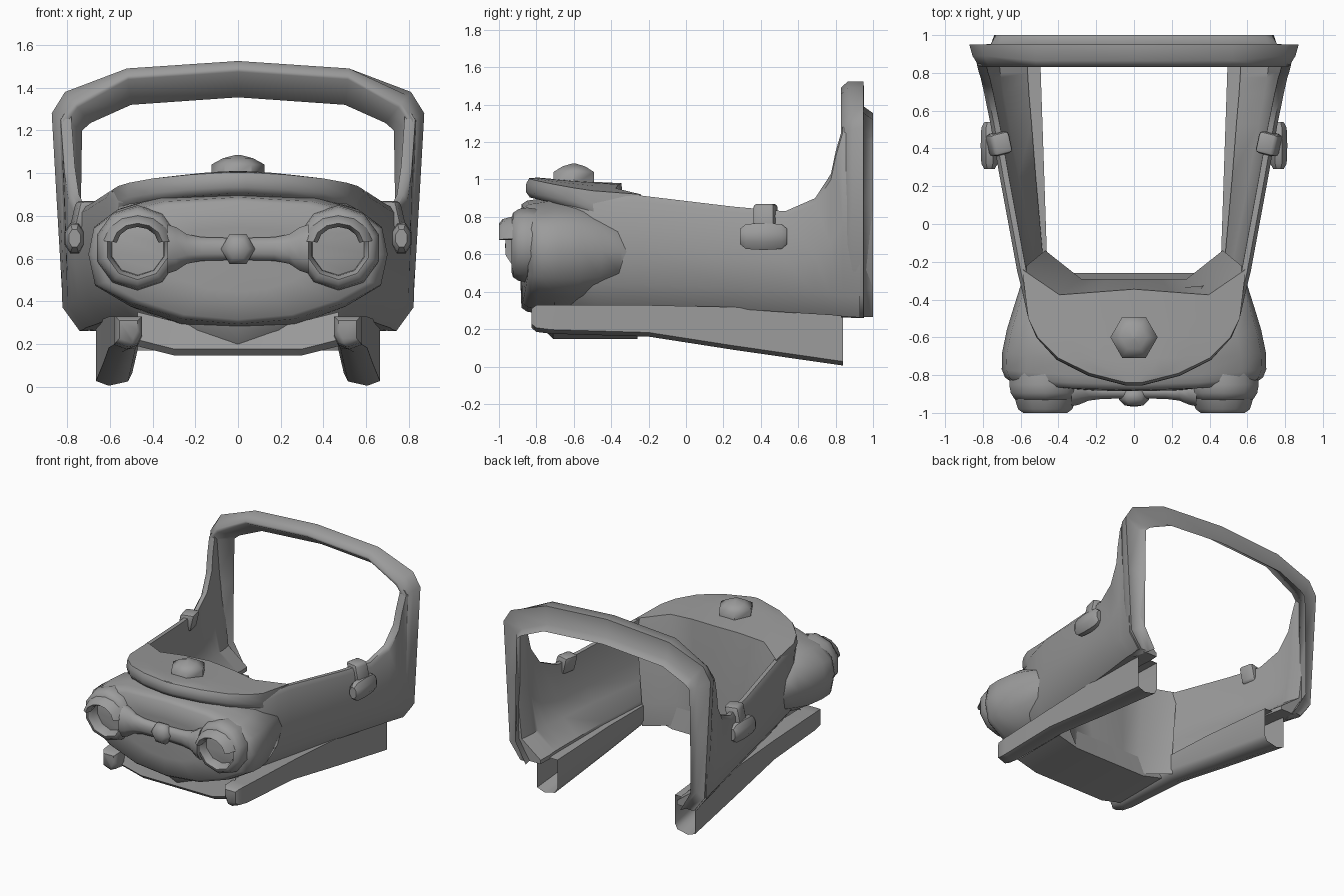
import bpy
import bmesh
import math
from mathutils import Vector

cube = bpy.data.objects.get("Cube")
if cube:
    bpy.data.objects.remove(cube, do_unlink=True)

grey = bpy.data.materials.new("plain grey")
grey.use_nodes = True
grey.diffuse_color = (0.33, 0.33, 0.33, 1)
grey.node_tree.nodes["Principled BSDF"].inputs["Base Color"].default_value = (0.33, 0.33, 0.33, 1)


def finish(name, bm, mirror=False, bevel=0, angle=40):
    bmesh.ops.remove_doubles(bm, verts=bm.verts, dist=0.0005)
    bmesh.ops.recalc_face_normals(bm, faces=bm.faces)
    mesh = bpy.data.meshes.new(name)
    bm.to_mesh(mesh)
    bm.free()
    mesh.materials.append(grey)
    obj = bpy.data.objects.new(name, mesh)
    bpy.context.collection.objects.link(obj)
    bpy.ops.object.select_all(action='DESELECT')
    obj.select_set(True)
    bpy.context.view_layer.objects.active = obj
    if bevel:
        mod = obj.modifiers.new("bevel", 'BEVEL')
        mod.width = bevel
        mod.segments = 2
        bpy.ops.object.modifier_apply(modifier=mod.name)
    if mirror:
        mod = obj.modifiers.new("mirror", 'MIRROR')
        mod.use_mirror_merge = False
        bpy.ops.object.modifier_apply(modifier=mod.name)
    bpy.ops.object.shade_smooth_by_angle(angle=math.radians(angle))


def loft(name, rows, closed=False, caps="", **options):
    """Skin a list of point rows; caps may contain 's' (start) and 'e' (end)."""
    bm = bmesh.new()
    grid = [[bm.verts.new(p) for p in row] for row in rows]
    n = len(grid[0])
    for a, b in zip(grid, grid[1:]):
        for i in range(n if closed else n - 1):
            j = (i + 1) % n
            bm.faces.new((a[i], a[j], b[j], b[i]))
    if 's' in caps:
        bm.faces.new(grid[0])
    if 'e' in caps:
        bm.faces.new(grid[-1])
    finish(name, bm, **options)


def lathe(name, profile, sides, axis, loc, scale=(1, 1, 1), turn=0, caps="se", **options):
    rows = []
    for r, h in profile:
        row = []
        for k in range(sides):
            a = 2 * math.pi * k / sides + turn
            c, s = r * math.cos(a), r * math.sin(a)
            p = {'x': (h, c, s), 'y': (c, h, s), 'z': (c, s, h)}[axis]
            row.append([loc[i] + p[i] * scale[i] for i in range(3)])
        rows.append(row)
    loft(name, rows, closed=True, caps=caps, **options)


def both_sides(half):
    """Extend a run ending on the centre line to the other side."""
    return half + [(-p[0], *p[1:]) for p in reversed(half[:-1])]


def inward(x, y):
    return Vector((-x, max(y, -0.35) - y, 0)).normalized()


# Body wall: closed section swept from the rear, round the nose and back
columns = both_sides([
    (.832, .93, 1.26, .262), (.812, .838, 1.28, .268), (.808, .8, 1.15, .272),
    (.804, .775, 1.03, .275), (.79, .69, .9, .28), (.76, .53, .83, .29),
    (.71, .25, .855, .31), (.615, -.25, .915, .33), (.588, -.36, .91, .33),
    (.557, -.5, .9, .33), (.505, -.6, .89, .33), (.385, -.7, .88, .29),
    (.22, -.77, .89, .23), (0, -.82, .89, .195)])
rows = []
for x, y, top, low in columns:
    mid = (top + low) / 2
    tuck = .14 + .11 * max(y + .25, 0) / 1.1
    section = [(.09, low), (.01, low + .11), (0, mid), (0, top - .03), (.02, top),
               (.05, top), (.06, mid), (.1, low + .15), (tuck, low + .03), (tuck, low)]
    d = inward(x, y)
    rows.append([Vector((x, y, z)) + d * (off - .04 * max(z - .8, 0)) for off, z in section])
loft("body_wall", rows, closed=True, caps="se")

# Hood: crowned panel with a cut-back rear edge
stations = [(-.36, .592, .92, .98), (-.5, .56, .94, .988), (-.6, .51, .955, .995),
            (-.71, .4, .975, 1.003), (-.79, .235, .992, 1.01), (-.84, .04, 1.004, 1.008)]
hood = []
for i, (y, w, edge, crown) in enumerate(stations):
    row = []
    for k in range(-3, 4):
        t = k / 3
        yy = y
        if i == 0:
            yy = -.24 if abs(k) == 3 else -.39 + .045 * (1 - abs(t))
        row.append((t * w, yy, crown - (crown - edge) * t * t))
    hood.append(row)
loft("hood", hood)

# Rolled lip at the front of the hood, running flush into the sides
rim = [row[0] for row in hood] + [row[-1] for row in reversed(hood)]
lip = []
for out, drop in ((0, 0), (.014, .025), (.016, .07), (-.005, .1), (-.05, .11)):
    row = []
    for x, y, z in rim:
        fade = min(max((-y - .5) / .25, 0), 1)
        row.append(Vector((x, y, z - drop)) - inward(x, y) * out * fade)
    lip.append(row)
loft("hood_lip", lip, angle=60)

# Inner bulkhead below the rear edge of the hood
foot = [(-.47, -.14), (-.28, -.29), (-.14, -.29), (0, -.29), (.14, -.29), (.28, -.29), (.47, -.14)]
loft("bulkhead", [hood[0]] + [[(x, y, z) for x, y in foot] for z in (.34, .17)])

# Nose: lens-shaped shell that tapers back into full side fairings
lens = both_sides([(0, .29), (.35, .27), (.56, .215), (.665, .14), (.69, .02),
                   (.66, -.12), (.5, -.21), (.27, -.285), (0, -.31)])[:-1]
rows = []
for y, sx, sz, bow in ((-.84, .02, .02, .045), (-.84, .5, .5, .045), (-.835, .93, .92, .045),
                       (-.81, .99, .99, .04), (-.77, 1.015, 1.01, .04), (-.68, 1.012, 1.06, .05),
                       (-.55, .975, 1.1, .1), (-.42, .925, 1.0, .15), (-.31, .88, .85, .15),
                       (-.26, .86, .65, .15)):
    rows.append([(x * sx, y - bow * (1 - (x * sx / .7) ** 2), .6 + z * sz) for x, z in lens])
loft("nose", rows, closed=True, caps="se", angle=55)

# Headlamp rings
lathe("headlamp_rings", [(.125, -.82), (.13, -.9), (.148, -.932), (.172, -.925), (.192, -.895),
                         (.2, -.85), (.19, -.78)], 10, 'y', (.47, 0, .65),
      turn=math.pi / 10, caps="", mirror=True, angle=55)

# Headlamp eyelids: arched visors over the upper half
rows = []
for k in range(7):
    a = math.pi * (.04 + .92 * k / 6)
    rows.append([(.47 + r * math.cos(a), y, .665 + r * math.sin(a) * .85)
                 for r, y in ((.11, -.9), (.098, -.97), (.118, -1.0), (.145, -.98), (.17, -.9))])
loft("headlamp_eyelids", rows, closed=True, caps="se", mirror=True, angle=55)

# Bar between the headlamps, with a knob in its middle
lathe("nose_bar", [(.125, -.33), (.11, -.29), (.075, -.24), (.06, -.17), (.055, 0), (.06, .17),
                   (.075, .24), (.11, .29), (.125, .33)], 8, 'x', (0, -.89, .645),
      scale=(1, .65, 1), turn=math.pi / 8, angle=60)
lathe("nose_knob", [(.06, -.86), (.08, -.9), (.08, -.93), (.05, -.96), (.01, -.967)], 6, 'y',
      (0, 0, .645), angle=70)

# Filler cap on the hood
lathe("hood_cap", [(.125, .97), (.125, 1.04), (.07, 1.07), (.012, 1.085)], 6, 'z', (0, -.6, 0),
      angle=58)

# Rear hoop: outer and inner outlines joined by a chamfered section
hoop = both_sides([(.73, .26, .65, .265), (.82, .38, .74, .42), (.848, .86, .735, .87),
                   (.872, 1.28, .73, 1.2), (.81, 1.38, .69, 1.235), (.52, 1.49, .5, 1.32),
                   (0, 1.525, 0, 1.355)])
back = [(0, .95), (.8, .952), (1, 1.0)]
side_section = [(.5, .83), (.38, .83), (.12, .89)] + back
top_section = [(.3, .83), (.2, .83), (0, .865)] + back
rows = []
for xo, zo, xi, zi in hoop:
    xi = math.copysign(xi, xo)
    rows.append([(xo + (xi - xo) * t, y, zo + (zi - zo) * t)
                 for t, y in (side_section if abs(xo) > .7 else top_section)])
loft("rear_hoop", rows, closed=True, caps="se", angle=70)

# Chassis rails
rows = []
for y, a, b, top, low in ((-.825, .47, .555, .31, .205), (-.8, .45, .572, .328, .185),
                          (-.72, .45, .58, .33, .175), (-.2, .46, .605, .328, .16),
                          (.25, .475, .63, .318, .09), (.84, .495, .665, .28, .005)):
    rows.append([(a, y, top), (b, y, top), (b, y, low + .022), (b - .06, y, low),
                 (a + .02, y, low + .02), (a, y, low + .06)])
loft("chassis_rails", rows, closed=True, caps="s", mirror=True, angle=50)

# Shallow pan between the rails under the nose
across = [(-.47, .19), (-.3, .147), (.3, .147), (.47, .19)]
loft("under_pan", [[(x, y, z + up) for x, z in across]
                   for y, up in ((-.7, .16), (-.74, .03), (-.71, 0), (-.26, 0), (-.29, .16))])

# Side clasps: a barrel on the wall and a strap over its top edge
lathe("clasp_barrels", [(.045, -.125), (.072, -.095), (.078, 0), (.072, .095), (.045, .125)],
      8, 'y', (.765, .415, .695), scale=(.65, 1, 1), turn=math.pi / 8, mirror=True)
bm = bmesh.new()
bmesh.ops.create_cube(bm, size=1)
for v in bm.verts:
    x, y, z = v.co
    v.co = (.715 + x * .1 - z * .03 + y * .025, .425 + y * .115 - x * .025, .805 + z * .13)
finish("clasp_straps", bm, mirror=True, bevel=.02)
